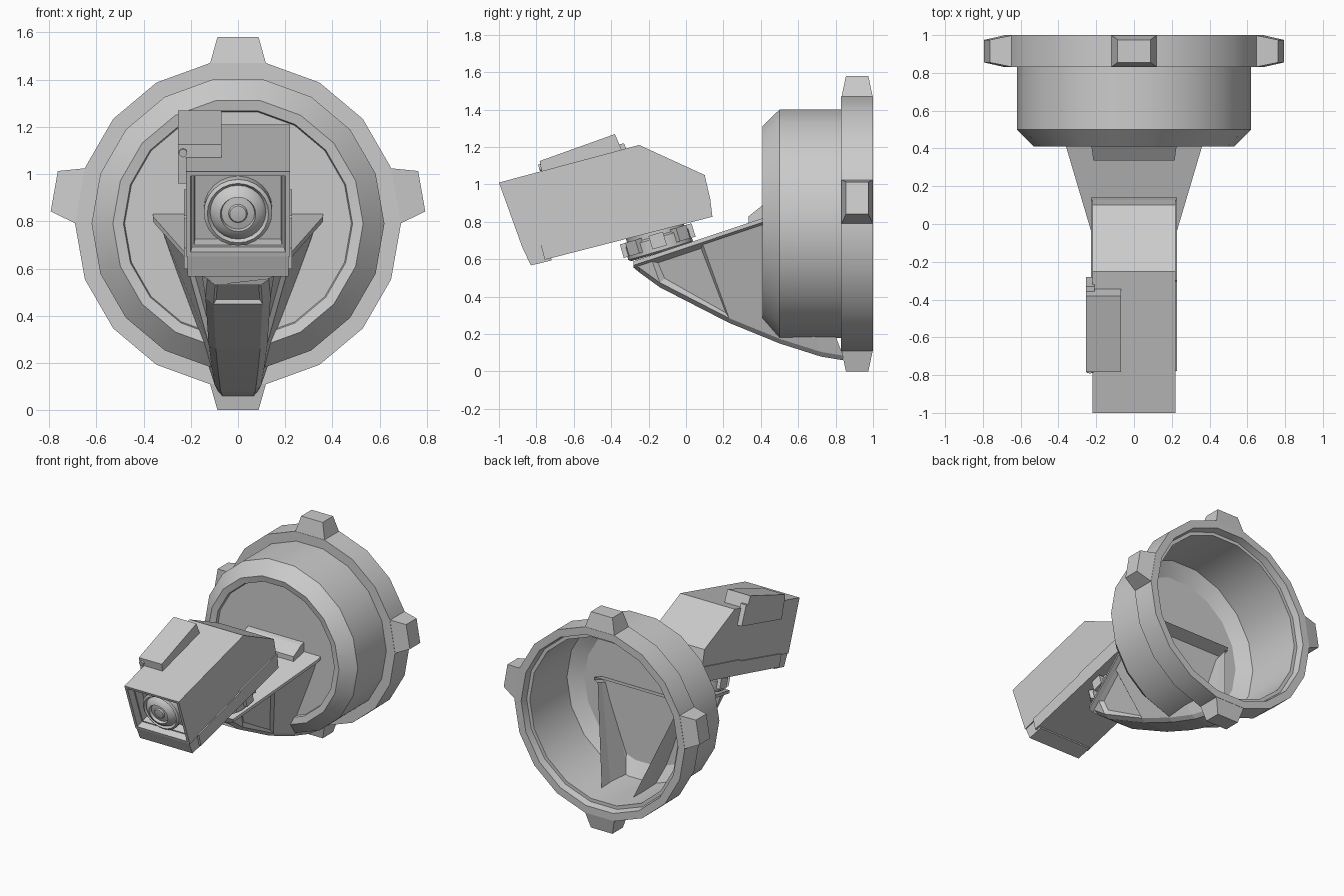
import bpy, bmesh
from math import sin, cos, pi, radians
from mathutils import Matrix, Vector

if "Cube" in bpy.data.objects:
    bpy.data.objects.remove(bpy.data.objects["Cube"])


def finish(name, bm, mat=Matrix(), angle=None):
    bm.transform(mat)
    me = bpy.data.meshes.new(name)
    bm.to_mesh(me)
    bm.free()
    ob = bpy.data.objects.new(name, me)
    bpy.context.collection.objects.link(ob)
    if angle:
        me.polygons.foreach_set("use_smooth", [True] * len(me.polygons))
        me.set_sharp_from_angle(angle=radians(angle))
    return ob


def loft(rings, closed=False):
    """Skin a list of equal-length closed rings."""
    bm = bmesh.new()
    rows = [[bm.verts.new(p) for p in r] for r in rings]
    n = len(rows[0])
    for a, b in zip(rows, rows[1:]):
        for i in range(n):
            j = (i + 1) % n
            bm.faces.new((a[i], a[j], b[j], b[i]))
    if closed:
        bm.faces.new(rows[0])
        bm.faces.new(rows[-1])
    return bm


def lathe(name, pts, n, mat=Matrix(), angle=30):
    """Spin (radius, y) points around the y axis."""
    bm = loft([[(max(r, 1e-6) * cos(2 * pi * i / n), y, max(r, 1e-6) * sin(2 * pi * i / n))
                for i in range(n)] for r, y in pts])
    bmesh.ops.remove_doubles(bm, verts=bm.verts, dist=1e-4)
    bmesh.ops.recalc_face_normals(bm, faces=bm.faces)
    return finish(name, bm, mat, angle)


def prism(x0, x1, prof):
    """Extrude a (y, z) side profile from x0 to x1."""
    bm = loft([[(x, y, z) for y, z in prof] for x in (x0, x1)], True)
    bmesh.ops.recalc_face_normals(bm, faces=bm.faces)
    return bm


# Wall drum with flange, open at the back
ZC = 0.79
lathe("wall_drum", [(0, .44), (.48, .44), (.485, .42), (.53, .41), (.62, .5), (.62, .83),
                    (.69, .83), (.69, 1), (.635, 1), (.625, .95), (.60, .95), (.60, .52),
                    (.50, .46), (0, .46)], 18, Matrix.Translation((0, 0, ZC)))

# Four tapered lugs around the flange
for k, a in enumerate((10, 90, 170, 270)):
    rings = [[(r, y0, -w), (r, y1, -w), (r, y1, w), (r, y0, w)]
             for r, w, y0, y1 in ((.64, .125, .83, 1), (.68, .118, .832, .998), (.79, .087, .855, .975))]
    bm = loft(rings, True)
    bmesh.ops.recalc_face_normals(bm, faces=bm.faces)
    finish(f"flange_lug_{k}", bm,
           Matrix.Translation((0, 0, ZC)) @ Matrix.Rotation(radians(-a), 4, 'Y'))

# Hollow support arm: (top y, z, half width, bottom y, z, half width)
stations = [(-.28, .59, .155, -.25, .53, .13), (-.18, .623, .185, -.14, .45, .138),
            (.09, .713, .265, .23, .26, .125), (.41, .82, .36, .50, .15, .11),
            (.50, .85, .36, .72, .08, .098), (.55, .867, .36, .84, .06, .088)]
rings = []
for yt, zt, wt, yb, zb, wb in stations:
    half = [(wt, yt, zt), (wt, yt, zt - .022), (wt - .03, yt, zt - .035),
            (wb, yb, zb + .025), (wb * .75, yb, zb)]
    rings.append(half + [(-x, y, z) for x, y, z in reversed(half)])
bm = loft(rings)
bm.verts.ensure_lookup_table()
bm.faces.new(bm.verts[:10])
bmesh.ops.recalc_face_normals(bm, faces=bm.faces)
bm.faces.ensure_lookup_table()
if bm.faces[9].normal.z < 0:
    bmesh.ops.reverse_faces(bm, faces=bm.faces)
# recessed panels in both sides and under the nose
bmesh.ops.inset_individual(bm, faces=[bm.faces[12], bm.faces[16]], thickness=.03, depth=-.02)
bm.faces.ensure_lookup_table()
bmesh.ops.inset_individual(bm, faces=[bm.faces[4]], thickness=.015, depth=-.015)
finish("support_arm", bm)

# Stop block where the arm meets the drum
finish("arm_stop_block", loft([[(-w, y, z0), (w, y, z0), (w, y, z1), (-w, y, z1)]
       for y, w, z0, z1 in ((.335, .215, .78, .83), (.41, .225, .81, .89), (.45, .225, .82, .90))], True))

# Pan joint between arm and camera, with bolts
joint = Matrix.Translation((0, -.15, .695)) @ Matrix.Rotation(radians(16.5), 4, 'X')
lathe("pan_joint", [(0, -.06), (.165, -.06), (.18, -.05), (.18, .02), (.16, .03), (.16, .09), (0, .09)],
      20, joint @ Matrix.Rotation(radians(90), 4, 'X'))
for k in range(8):
    bm = bmesh.new()
    bmesh.ops.create_cube(bm, size=1)
    bmesh.ops.scale(bm, vec=(.05, .08, .075), verts=bm.verts)
    finish(f"joint_bolt_{k}", bm, joint @ Matrix.Rotation(k * pi / 4, 4, 'Z')
           @ Matrix.Translation((.175, 0, .005)))

# Camera frame: origin at the front top edge, pitched 15 degrees
cam = Matrix.Translation((0, -1, 1.01)) @ Matrix.Rotation(radians(15), 4, 'X')

# Camera housing with a recessed window
bm = prism(-.22, .22, [(0, 0), (.776, 0), (1.073, -.246), (1.068, -.38), (.032, -.38)])
front = [min(bm.faces, key=lambda f: f.normal.y)]
bmesh.ops.inset_individual(bm, faces=front, thickness=.028)
bmesh.ops.inset_individual(bm, faces=front, thickness=.008, depth=-.05)
bmesh.ops.inset_individual(bm, faces=front, thickness=.012)
bmesh.ops.inset_individual(bm, faces=front, thickness=.006, depth=-.06)
finish("camera_housing", bm, cam)

# Lower tray and front lip
finish("lower_tray", prism(-.228, .228, [(.62, -.37), (.63, -.36), (1.07, -.365), (1.055, -.472), (.13, -.462),
                                         (.13, -.37)]), cam)
finish("front_lip", prism(-.213, .213, [(.033, -.378), (.165, -.378), (.165, -.475), (.05, -.472)]), cam)

# Lens rings
lathe("lens", [(.145, .14), (.145, .06), (.13, .05), (.118, .065), (.105, .045), (.075, .03),
               (.07, .05), (.04, .045), (.035, .035), (0, .03)], 24,
      cam @ Matrix.Translation((0, 0, -.195)), 35)

# Accessory box on the top left edge, with side flap and screw
finish("top_box", prism(-.255, -.07, [(.235, -.01), (.24, .055), (.666, .09), (.68, -.01)]), cam)
finish("box_side_flap", prism(-.255, -.21, [(.235, -.115), (.24, .05), (.70, .03), (.715, -.115)]), cam)
lathe("flap_screw", [(.018, .02), (.018, -.008), (0, -.008)], 12,
      cam @ Matrix.Translation((-.233, .235, .02)))
